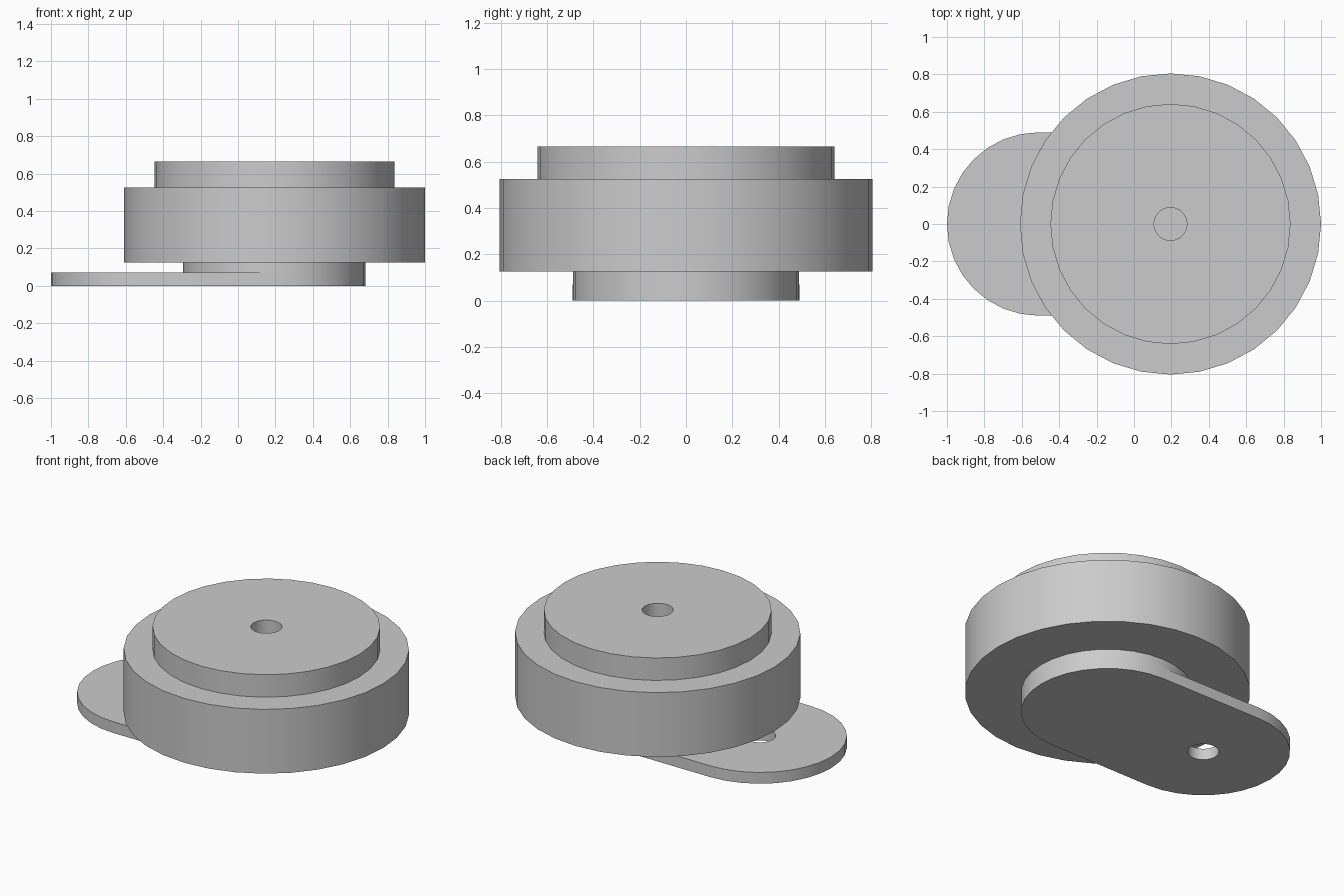
import bpy, bmesh, math

SEGMENTS = 32
AXIS_X = 0.195      # axis of the round body
PIVOT_X = -0.51     # axis of the arm's mounting hole
HOLE_R = 0.088
ARM_R = 0.488
ARM_TOP = 0.07

cube = bpy.data.objects.get("Cube")
if cube:
    bpy.data.objects.remove(cube, do_unlink=True)

grey = bpy.data.materials.new("plain grey")
grey.use_nodes = True
colour = (0.6, 0.6, 0.6, 1)
grey.diffuse_color = colour
grey.node_tree.nodes["Principled BSDF"].inputs["Base Color"].default_value = colour


def finish(name, bm, x=0.0):
    bmesh.ops.remove_doubles(bm, verts=bm.verts, dist=1e-5)
    bmesh.ops.recalc_face_normals(bm, faces=bm.faces)
    mesh = bpy.data.meshes.new(name)
    bm.to_mesh(mesh)
    bm.free()
    mesh.materials.append(grey)
    obj = bpy.data.objects.new(name, mesh)
    obj.location.x = x
    bpy.context.collection.objects.link(obj)
    return obj


def shade(obj):
    bpy.ops.object.select_all(action="DESELECT")
    obj.select_set(True)
    bpy.context.view_layer.objects.active = obj
    bpy.ops.object.shade_smooth_by_angle(angle=math.radians(30))


def lathe(name, profile, x):
    bm = bmesh.new()
    verts = [bm.verts.new((r, 0, z)) for r, z in profile]
    edges = [bm.edges.new(pair) for pair in zip(verts, verts[1:])]
    bmesh.ops.spin(bm, geom=verts + edges, cent=(0, 0, 0), axis=(0, 0, 1),
                   angle=math.tau, steps=SEGMENTS, use_duplicate=False)
    return finish(name, bm, x)


# Stepped round body: neck, wide drum, raised cap and blind centre hole
body = lathe("stepped_body", [
    (0, ARM_TOP), (ARM_R, ARM_TOP), (ARM_R, 0.125), (0.805, 0.125),
    (0.805, 0.525), (0.642, 0.525), (0.642, 0.665),
    (HOLE_R, 0.665), (HOLE_R, 0.125), (0, 0.125)], AXIS_X)
shade(body)

# Flat arm with two rounded ends
bm = bmesh.new()
outline = []
for centre, start in ((AXIS_X, -math.pi / 2), (PIVOT_X, math.pi / 2)):
    for i in range(SEGMENTS // 2 + 1):
        a = start + math.tau * i / SEGMENTS
        r = ARM_R if centre == AXIS_X else 0.49
        outline.append(bm.verts.new((centre + r * math.cos(a), r * math.sin(a), 0)))
base = bm.faces.new(outline)
grown = bmesh.ops.extrude_face_region(bm, geom=[base])["geom"]
bmesh.ops.translate(bm, vec=(0, 0, ARM_TOP),
                    verts=[g for g in grown if isinstance(g, bmesh.types.BMVert)])
arm = finish("flat_arm", bm)

# Mounting hole through the free end of the arm
cutter = lathe("hole_cutter", [(0, -0.1), (HOLE_R, -0.1), (HOLE_R, 0.1), (0, 0.1)], PIVOT_X)
cut = arm.modifiers.new("mounting hole", "BOOLEAN")
cut.operation = "DIFFERENCE"
cut.solver = "EXACT"
cut.object = cutter
bpy.context.view_layer.objects.active = arm
bpy.ops.object.modifier_apply(modifier=cut.name)
bpy.data.objects.remove(cutter, do_unlink=True)
shade(arm)
